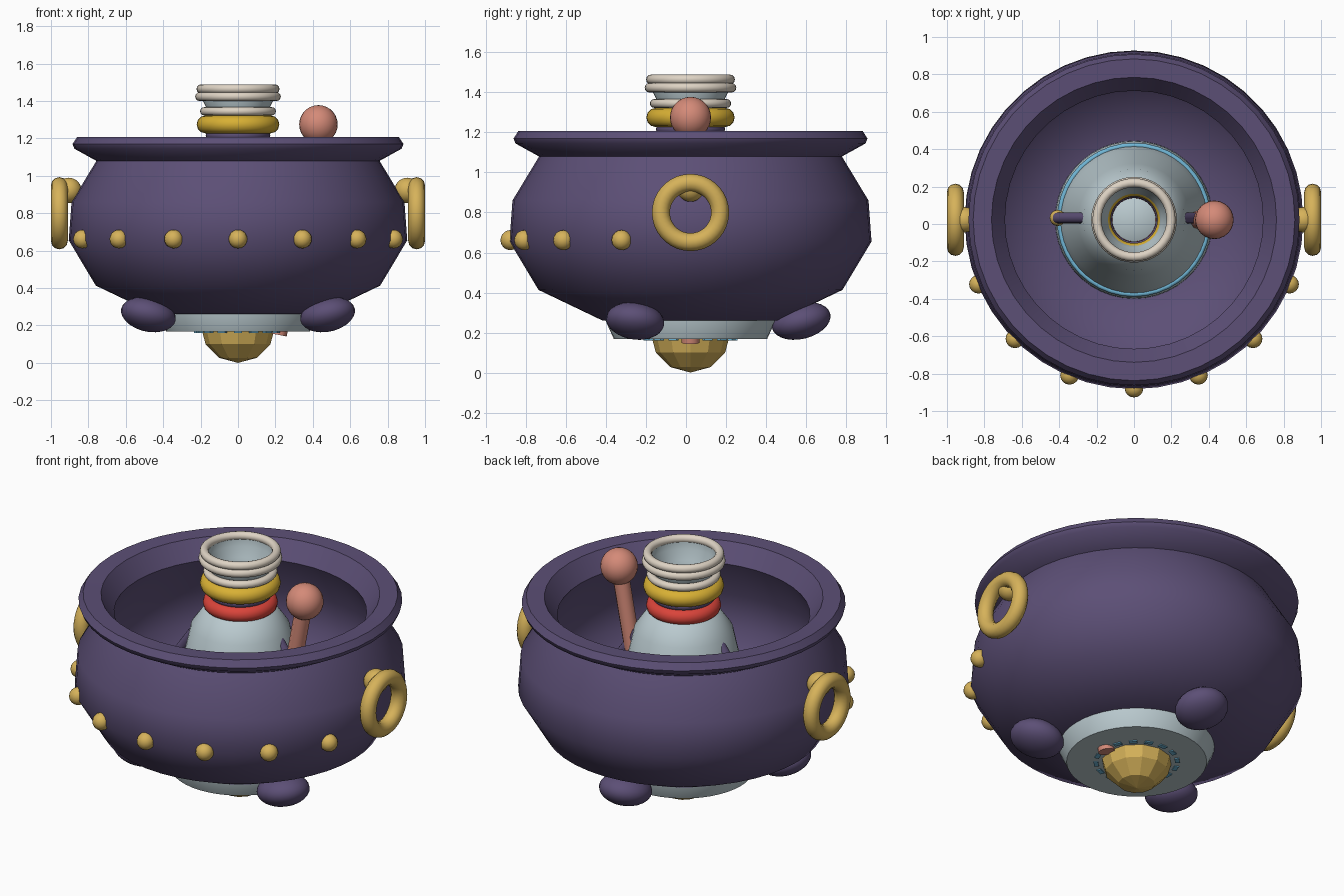
import bpy, bmesh, math
from mathutils import Vector, Matrix

if "Cube" in bpy.data.objects:
    bpy.data.objects.remove(bpy.data.objects["Cube"])

AXIS_Y = 0.0225  # the pot's axis, pushed back by the studs on the front


def material(name, *rgb):
    lin = [(c / 255 / 12.92) if c < 11 else ((c / 255 + 0.055) / 1.055) ** 2.4 for c in rgb]
    m = bpy.data.materials.new(name)
    m.use_nodes = True
    m.diffuse_color = (*lin, 1)
    m.node_tree.nodes["Principled BSDF"].inputs["Base Color"].default_value = (*lin, 1)
    return m


PURPLE = material("dark purple", 92, 79, 118)
GOLD = material("gold", 214, 178, 90)
YELLOW = material("yellow", 216, 176, 52)
CREAM = material("cream", 222, 211, 196)
GREY = material("pale blue grey", 186, 202, 207)
RED = material("red", 218, 68, 58)
SALMON = material("salmon", 212, 138, 120)
BLUE = material("sky blue", 112, 182, 214)


def finish(name, bm, mat, smooth=45):
    bmesh.ops.recalc_face_normals(bm, faces=bm.faces)
    mesh = bpy.data.meshes.new(name)
    bm.to_mesh(mesh)
    bm.free()
    mesh.materials.append(mat)
    ob = bpy.data.objects.new(name, mesh)
    bpy.context.collection.objects.link(ob)
    if smooth:
        bpy.ops.object.select_all(action='DESELECT')
        ob.select_set(True)
        bpy.context.view_layer.objects.active = ob
        bpy.ops.object.shade_smooth_by_angle(angle=math.radians(smooth))
    return ob


def lathe(name, profile, mat, segments=44, smooth=45):
    """Turn (radius, height) points about the pot's axis."""
    bm = bmesh.new()
    verts = [bm.verts.new((r, 0, z)) for r, z in profile]
    edges = [bm.edges.new(pair) for pair in zip(verts, verts[1:])]
    bmesh.ops.spin(bm, geom=verts + edges, cent=(0, 0, 0), axis=(0, 0, 1),
                   angle=math.tau, steps=segments)
    bmesh.ops.remove_doubles(bm, verts=bm.verts, dist=0.0005)
    bmesh.ops.translate(bm, verts=bm.verts, vec=(0, AXIS_Y, 0))
    return finish(name, bm, mat, smooth)


def ring(name, radius, tube, z, mat):
    """Horizontal ring around the axis."""
    pts = [(radius + tube * math.cos(a), z + tube * math.sin(a))
           for a in (math.tau * i / 12 for i in range(13))]
    return lathe(name, pts, mat, 40, 60)


def ball(name, centre, size, mat, turn=Matrix(), segments=24, rings=14, smooth=60):
    bm = bmesh.new()
    bmesh.ops.create_uvsphere(bm, u_segments=segments, v_segments=rings, radius=1)
    x, y, z = centre
    bm.transform(Matrix.Translation((x, y + AXIS_Y, z)) @ turn @ Matrix.Diagonal((*size, 1)))
    return finish(name, bm, mat, smooth)


def rod(name, start, end, radius, mat):
    a, b = Vector(start), Vector(end)
    bm = bmesh.new()
    bmesh.ops.create_cone(bm, cap_ends=True, segments=12, radius1=radius, radius2=radius,
                          depth=(b - a).length)
    turn = (b - a).to_track_quat('Z', 'Y').to_matrix().to_4x4()
    bm.transform(Matrix.Translation((a + b) / 2 + Vector((0, AXIS_Y, 0))) @ turn)
    return finish(name, bm, mat)


# Pot shell: outside, flared lip, then the inside
lathe("pot", [(0, 0.26), (0.44, 0.26), (0.76, 0.413), (0.905, 0.655), (0.89, 0.86),
              (0.757, 1.08), (0.875, 1.145), (0.885, 1.17), (0.86, 1.208), (0.762, 1.205),
              (0.69, 1.10), (0.81, 0.86), (0.82, 0.66), (0.68, 0.46), (0.42, 0.34), (0, 0.32)],
      PURPLE)

# Three feet, tipped up at their outer ends
for i, deg in enumerate((-150, -30, 90)):
    a = math.radians(deg)
    turn = Matrix.Rotation(a, 4, 'Z') @ Matrix.Rotation(math.radians(-14), 4, 'Y')
    ball(f"foot_{i + 1}", (0.553 * math.cos(a), 0.553 * math.sin(a), 0.258),
         (0.15, 0.145, 0.09), PURPLE, turn)

# Studs around the front
for i in range(7):
    a = math.radians(-90 + 22.5 * (i - 3))
    ball(f"stud_{i + 1}", (0.9 * math.cos(a), 0.9 * math.sin(a), 0.662), (0.05,) * 3, GOLD,
         segments=16, rings=10)

# Side ring handles with knobs
for side, s in (("left", 1), ("right", -1)):
    ball(f"{side}_handle_knob", (0.905 * s, 0, 0.922), (0.068,) * 3, GOLD)
    bpy.ops.mesh.primitive_torus_add(location=(0.955 * s, AXIS_Y, 0.8),
                                     rotation=(0, math.pi / 2, 0), major_segments=36,
                                     minor_segments=12, major_radius=0.148, minor_radius=0.045)
    handle = bpy.context.object
    handle.name = f"{side}_ring_handle"
    handle.data.materials.append(GOLD)
    bpy.ops.object.shade_smooth_by_angle(angle=math.radians(60))

# Bell-shaped body standing through the pot
lathe("inner_body", [(0, 0.167), (0.383, 0.167), (0.425, 0.26), (0.42, 0.4), (0.37, 0.65),
                     (0.30, 0.88), (0.27, 1.02), (0.2, 1.12), (0.1, 1.17), (0, 1.19)], GREY)
ring("body_band", 0.398, 0.014, 0.53, BLUE)

# Neck and its stacked collars
lathe("neck", [(0.14, 1.29), (0.165, 1.355), (0.192, 1.41), (0.195, 1.465), (0.18, 1.465),
               (0.178, 1.41), (0.15, 1.355), (0.135, 1.29)], GREY, 40)
for name, radius, tube, z, mat in (("red_collar", 0.16, 0.045, 1.158, RED),
                                   ("dark_collar", 0.145, 0.028, 1.217, PURPLE),
                                   ("yellow_collar", 0.173, 0.048, 1.275, YELLOW),
                                   ("lower_cream_ring", 0.181, 0.022, 1.345, CREAM),
                                   ("middle_cream_ring", 0.205, 0.024, 1.424, CREAM),
                                   ("top_cream_ring", 0.198, 0.024, 1.465, CREAM)):
    ring(name, radius, tube, z, mat)

# Short arms on the body, with gold ends
for side, s in (("left", 1), ("right", -1)):
    rod(f"{side}_arm", (0.24 * s, 0.01, 1.0), (0.41 * s, 0.01, 0.76), 0.03, PURPLE)
    ball(f"{side}_arm_end", (0.408 * s, 0.01, 0.74), (0.043,) * 3, GOLD, segments=16, rings=10)

# Stirring stick with a round top
rod("stick", (0.215, 0, 0.15), (0.43, 0, 1.275), 0.046, SALMON)
ball("stick_knob", (0.43, 0, 1.275), (0.103,) * 3, SALMON)

# Faceted clapper and the marks around it
ball("clapper", (0, 0, 0.2), (0.2,) * 3, GOLD, segments=12, rings=6, smooth=0)
bm = bmesh.new()
for i in range(16):
    place = (Matrix.Translation((0, AXIS_Y, 0.165)) @ Matrix.Rotation(math.tau * i / 16, 4, 'Z')
             @ Matrix.Translation((0.222, 0, 0)) @ Matrix.Diagonal((0.025, 0.045, 0.008, 1)))
    bmesh.ops.create_cube(bm, size=1, matrix=place)
finish("underside_marks", bm, BLUE, 0)
